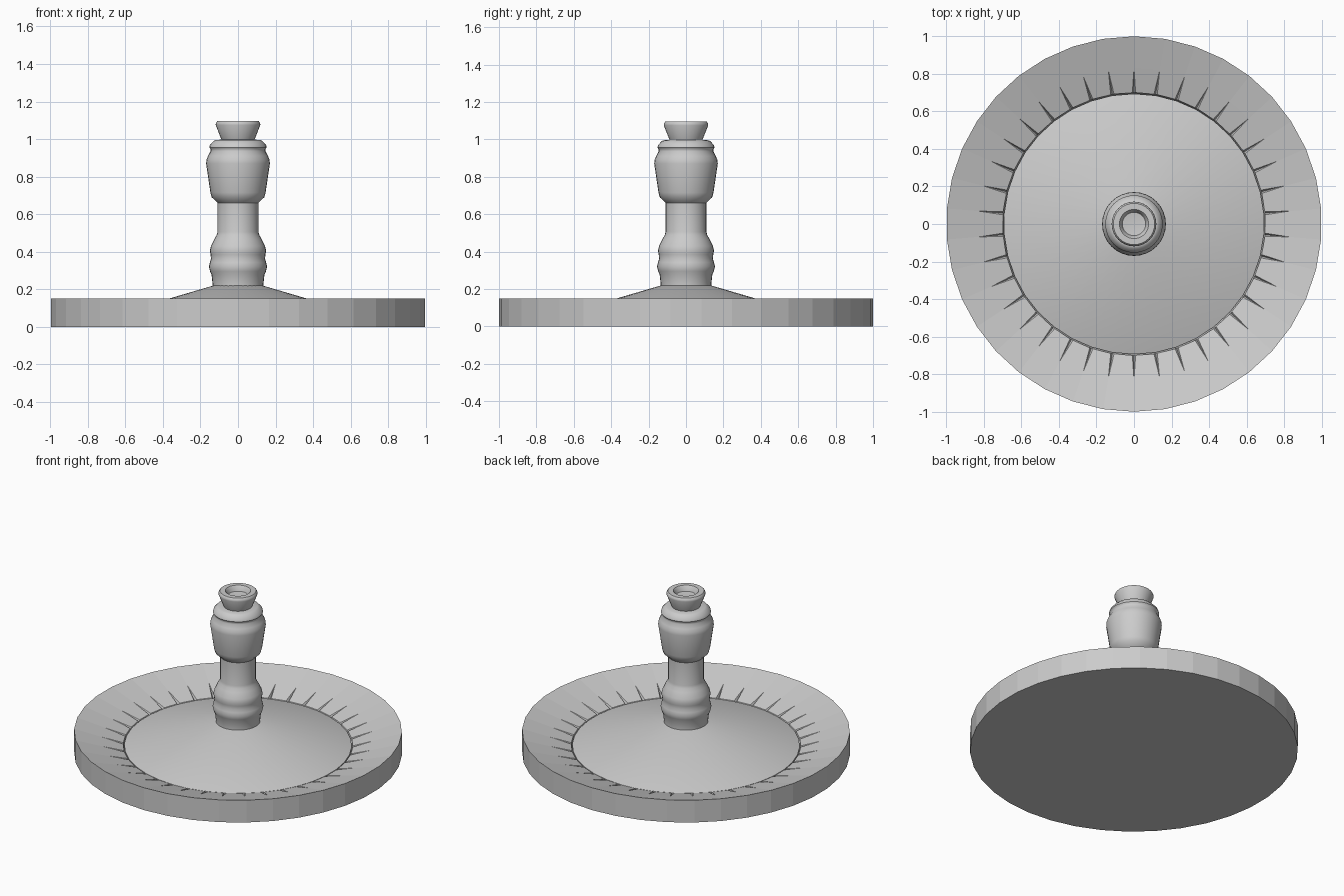
import bpy, bmesh
from math import sin, cos, pi, radians

if "Cube" in bpy.data.objects:
    bpy.data.objects.remove(bpy.data.objects["Cube"])

N = 38  # sides of the basin, one slit per corner


def add_object(name, bm, smooth=None):
    bmesh.ops.remove_doubles(bm, verts=bm.verts, dist=1e-5)
    bmesh.ops.recalc_face_normals(bm, faces=bm.faces)
    me = bpy.data.meshes.new(name)
    bm.to_mesh(me)
    bm.free()
    ob = bpy.data.objects.new(name, me)
    bpy.context.collection.objects.link(ob)
    if smooth:
        bpy.ops.object.select_all(action='DESELECT')
        ob.select_set(True)
        bpy.context.view_layer.objects.active = ob
        bpy.ops.object.shade_smooth_by_angle(angle=radians(smooth))
    return ob


def lathe(name, profile, sides, smooth):
    bm = bmesh.new()
    rings = []
    for r, z in profile:
        if r == 0:
            rings.append([bm.verts.new((0, 0, z))] * sides)
        else:
            rings.append([bm.verts.new((r * sin(2 * pi * i / sides),
                                        r * cos(2 * pi * i / sides), z))
                          for i in range(sides)])
    for a, b in zip(rings, rings[1:]):
        for i in range(sides):
            j = (i + 1) % sides
            quad = list(dict.fromkeys((a[i], a[j], b[j], b[i])))
            bm.faces.new(quad)
    return add_object(name, bm, smooth)


# Basin: flat-sided disc with a sloped rim cut by tapered slits
bm = bmesh.new()
R_OUT, R_TIP, R_IN = 1.0, 0.83, 0.70
Z_OUT, Z_IN = 0.15, 0.057
z_tip = Z_IN + (Z_OUT - Z_IN) * (R_TIP - R_IN) / (R_OUT - R_IN)


def ring(r, z, offset=0.0):
    return [bm.verts.new((r * sin(2 * pi * i / N + offset),
                          r * cos(2 * pi * i / N + offset), z)) for i in range(N)]


half = 0.009 / R_IN
base = ring(R_OUT, 0)
outer = ring(R_OUT, Z_OUT)
tip = ring(R_TIP, z_tip)
left, right = ring(R_IN, Z_IN, -half), ring(R_IN, Z_IN, half)
bottom = ring(R_IN, 0.04)
inner = ring(0.69, 0.035)
bm.faces.new(base)
bm.faces.new(inner)
for i in range(N):
    j = (i + 1) % N
    bm.faces.new((base[i], base[j], outer[j], outer[i]))
    bm.faces.new((outer[i], outer[j], tip[j], tip[i]))
    bm.faces.new((tip[i], tip[j], left[j], right[i]))
    bm.faces.new((tip[i], left[i], bottom[i]))
    bm.faces.new((tip[i], bottom[i], right[i]))
    bm.faces.new((right[i], left[j], bottom[j], inner[j], inner[i], bottom[i]))
add_object("basin", bm)

# Sloped floor rising to the column
lathe("basin_floor", [(0.694, 0.036), (0.694, 0.055), (0.13, 0.22), (0, 0.22)], N, 30)

# Turned column with a dished nozzle
column = [
    (0, 0.21), (0.135, 0.21), (0.135, 0.225), (0.141, 0.278), (0.149, 0.295),
    (0.155, 0.32), (0.150, 0.342), (0.144, 0.362), (0.146, 0.385), (0.150, 0.405),
    (0.144, 0.43), (0.126, 0.467), (0.114, 0.488), (0.109, 0.505),
    (0.109, 0.66), (0.117, 0.668), (0.140, 0.69), (0.147, 0.715),
    (0.170, 0.87), (0.168, 0.89), (0.160, 0.91), (0.146, 0.936), (0.147, 0.948),
    (0.153, 0.956), (0.149, 0.97), (0.130, 0.99), (0.120, 0.995), (0.088, 0.997),
    (0.119, 1.075), (0.118, 1.086), (0.110, 1.096), (0.078, 1.096),
    (0.070, 1.085), (0.062, 1.062), (0, 1.055)]
lathe("column", column, 32, 35)
